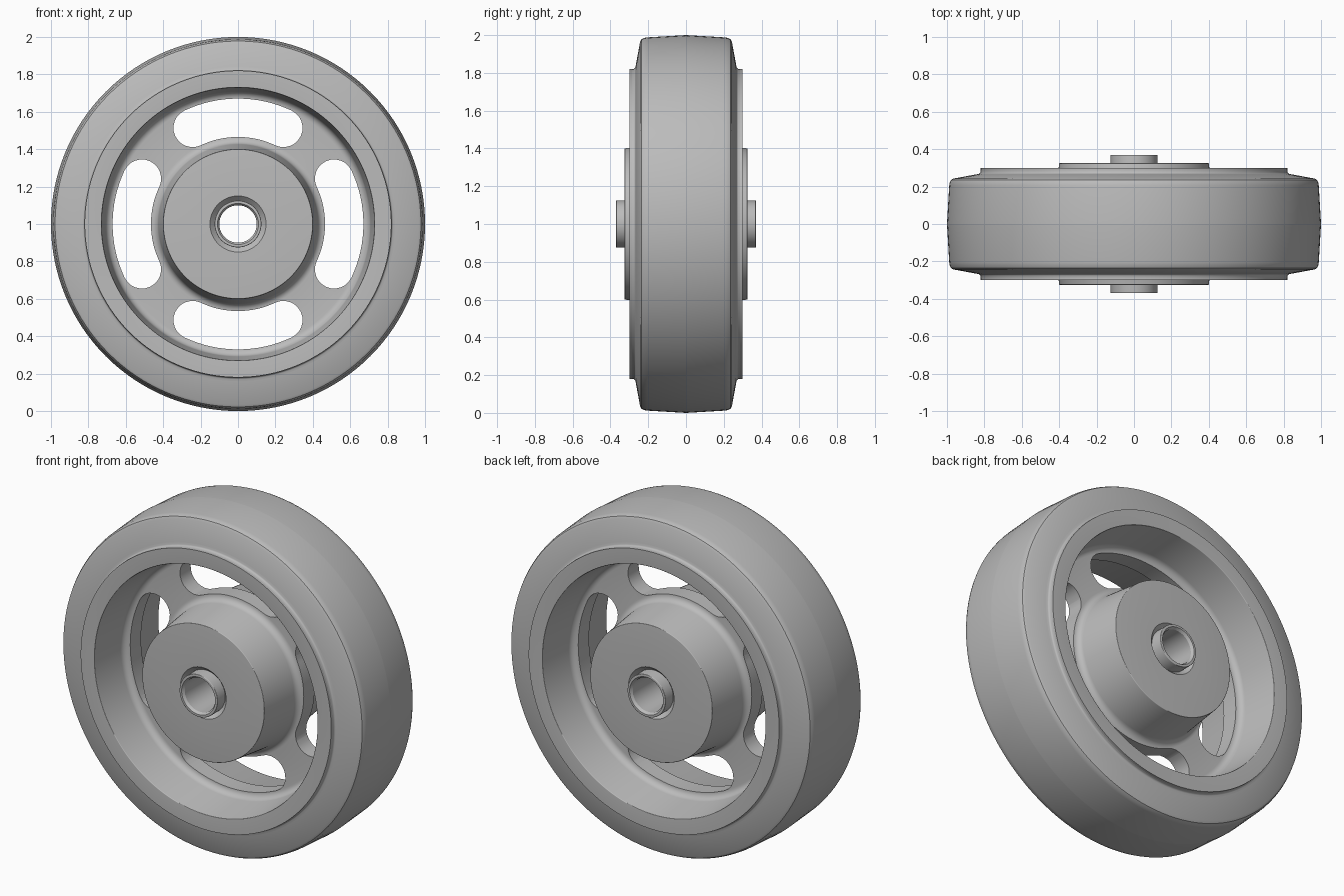
import bpy, bmesh
from math import sin, cos, pi, radians
from mathutils import Vector

if "Cube" in bpy.data.objects:
    bpy.data.objects.remove(bpy.data.objects["Cube"])

SEGMENTS = 128
CENTRE_Z = 1.0

grey = bpy.data.materials.new("plain grey")
grey.use_nodes = True
grey.diffuse_color = (0.5, 0.5, 0.5, 1)
grey.node_tree.nodes["Principled BSDF"].inputs["Base Color"].default_value = (0.5, 0.5, 0.5, 1)


def make_object(name, bm):
    bmesh.ops.recalc_face_normals(bm, faces=bm.faces)
    mesh = bpy.data.meshes.new(name)
    bm.to_mesh(mesh)
    bm.free()
    mesh.materials.append(grey)
    obj = bpy.data.objects.new(name, mesh)
    bpy.context.collection.objects.link(obj)
    return obj


def rounded(points, steps=6):
    """Mirror a half profile of (radius, depth, fillet) and round its corners."""
    full = points + [(r, -y, f) for r, y, f in reversed(points)]
    out = []
    for i, (r, y, fillet) in enumerate(full):
        p = Vector((r, y))
        if fillet == 0:
            out.append(p)
            continue
        before = Vector(full[i - 1][:2]) - p
        after = Vector(full[(i + 1) % len(full)][:2]) - p
        half = before.angle(after) / 2
        reach = fillet * cos(half) / sin(half)
        a, b = p + before.normalized() * reach, p + after.normalized() * reach
        middle = p + (before.normalized() + after.normalized()).normalized() * fillet / sin(half)
        turn = (a - middle).angle(b - middle)
        for s in range(steps + 1):
            t = s / steps
            d = ((a - middle) * sin((1 - t) * turn) + (b - middle) * sin(t * turn)) / sin(turn)
            out.append(middle + d)
    return out


def lathe(name, points):
    """Spin a closed profile around the axle, which runs along y."""
    bm = bmesh.new()
    profile = rounded(points)
    rings = []
    for s in range(SEGMENTS):
        a = 2 * pi * s / SEGMENTS
        rings.append([bm.verts.new((p.x * cos(a), p.y, CENTRE_Z + p.x * sin(a))) for p in profile])
    n = len(profile)
    for s, ring in enumerate(rings):
        following = rings[(s + 1) % SEGMENTS]
        for i in range(n):
            j = (i + 1) % n
            bm.faces.new((ring[i], ring[j], following[j], following[i]))
    return make_object(name, bm)


def smooth(obj):
    bpy.ops.object.select_all(action='DESELECT')
    obj.select_set(True)
    bpy.context.view_layer.objects.active = obj
    bpy.ops.object.shade_smooth_by_angle(angle=radians(30))


def slot_cutters(mid_radius, width, half_angle):
    """Four curved slots with round ends."""
    bm = bmesh.new()
    for k in range(4):
        facing = k * pi / 2
        outline = []
        for side in (1, -1):
            # round end
            end = side * half_angle
            for s in range(13):
                t = end + (0 if side == 1 else pi) + pi * s / 12
                t += 0 if side == 1 else -pi
                bend = t if side == 1 else t + pi
                outline.append((mid_radius * cos(end) + width * cos(bend),
                                mid_radius * sin(end) + width * sin(bend)))
            # long arc to the other end
            arc = mid_radius - side * width
            for s in range(1, 16):
                t = end * (1 - 2 * s / 16)
                outline.append((arc * cos(t), arc * sin(t)))
        verts = [bm.verts.new((u * cos(facing) - v * sin(facing), -0.12,
                               CENTRE_Z + u * sin(facing) + v * cos(facing)))
                 for u, v in outline]
        face = bm.faces.new(verts)
        grown = bmesh.ops.extrude_face_region(bm, geom=[face])["geom"]
        bmesh.ops.translate(bm, vec=(0, 0.24, 0),
                            verts=[g for g in grown if isinstance(g, bmesh.types.BMVert)])
    obj = make_object("slot_cutter", bm)
    obj.hide_render = True
    return obj


# Tyre: crowned tread, rounded shoulders, hollow fillet against the rim
tyre = lathe("tyre", [
    (0.82, 0.285, 0), (0.823, 0.27, 0.012), (0.84, 0.266, 0.015), (0.965, 0.243, 0),
    (0.978, 0.236, 0), (0.985, 0.222, 0), (0.988, 0.205, 0), (1.0, 0.0, 0)][:7] + [(1.0, 0.001, 0)])

# Wheel body: hub, web and rim in one casting
body = lathe("wheel_body", [
    (0.122, 0.295, 0), (0.15, 0.325, 0), (0.40, 0.325, 0.004), (0.43, 0.05, 0.04),
    (0.705, 0.05, 0.04), (0.73, 0.30, 0.004), (0.82, 0.30, 0)])

# Slots through the web
cutter = slot_cutters(0.568, 0.1025, radians(25.3))
cut = body.modifiers.new("slots", 'BOOLEAN')
cut.operation = 'DIFFERENCE'
cut.solver = 'EXACT'
cut.object = cutter
bpy.context.view_layer.objects.active = body
bpy.ops.object.modifier_apply(modifier=cut.name)
bpy.data.objects.remove(cutter)

# Hollow axle bushing
bushing = lathe("axle_bushing", [
    (0.10, 0.355, 0), (0.11, 0.37, 0), (0.125, 0.37, 0.004)])

for part in (tyre, body, bushing):
    smooth(part)
